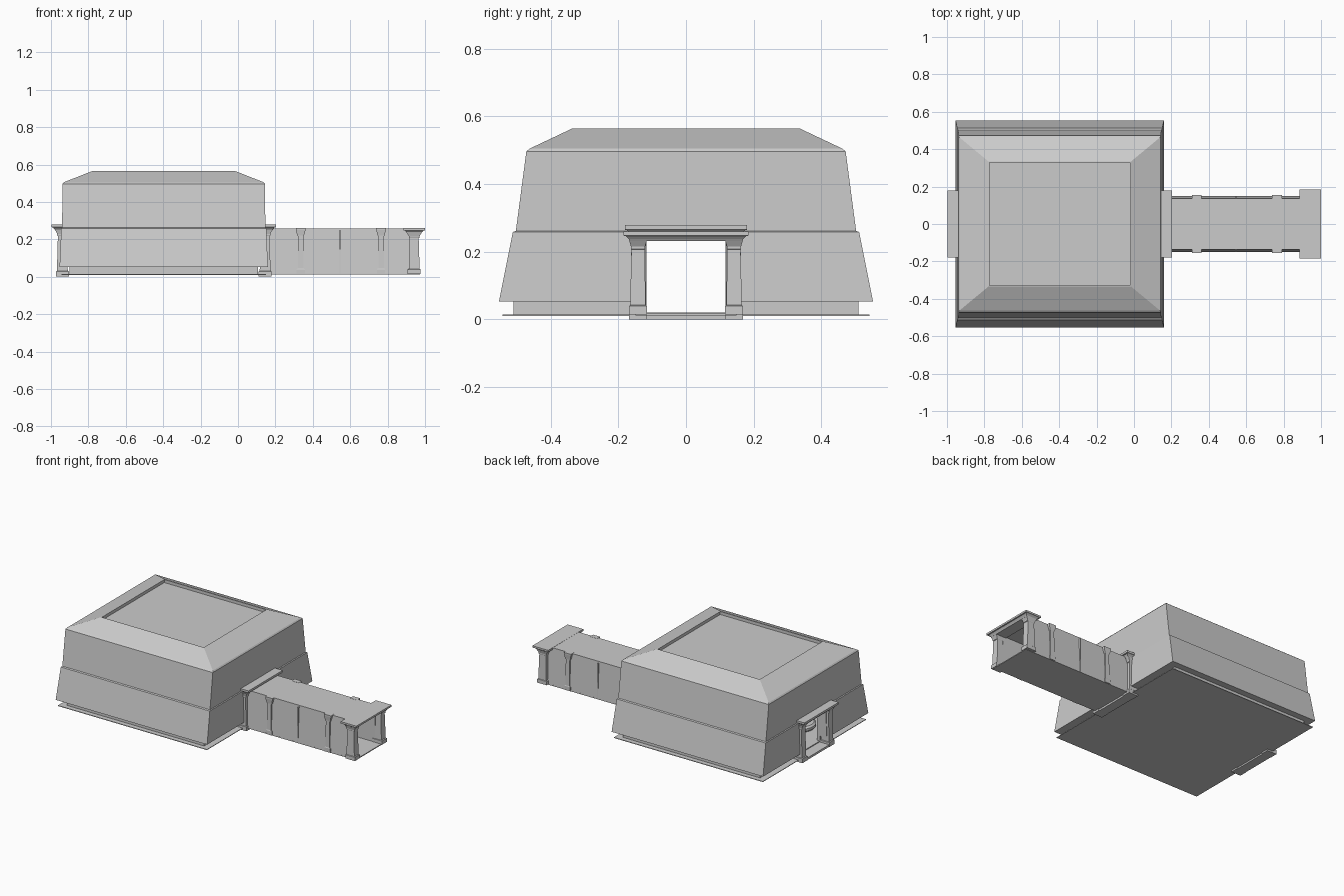
import bpy, bmesh, math

if "Cube" in bpy.data.objects:
    bpy.data.objects.remove(bpy.data.objects["Cube"])

stone = bpy.data.materials.new("grey stone")
stone.diffuse_color = (0.6, 0.6, 0.6, 1)
stone.use_nodes = True
stone.node_tree.nodes["Principled BSDF"].inputs["Base Color"].default_value = stone.diffuse_color


def skin(name, rings):
    """Bridge equal-sized rings of points into a closed solid."""
    bm = bmesh.new()
    loops = [[bm.verts.new(p) for p in r] for r in rings]
    n = len(loops[0])
    for a, b in zip(loops, loops[1:]):
        for i in range(n):
            j = (i + 1) % n
            bm.faces.new((a[i], a[j], b[j], b[i]))
    bm.faces.new(loops[0][::-1])
    bm.faces.new(loops[-1])
    bmesh.ops.recalc_face_normals(bm, faces=bm.faces)
    me = bpy.data.meshes.new(name)
    bm.to_mesh(me)
    bm.free()
    me.materials.append(stone)
    ob = bpy.data.objects.new(name, me)
    bpy.context.collection.objects.link(ob)
    return ob


def rect_loft(name, cx, cy, sections):
    """Stack of rectangles: (half x, half y, z)."""
    return skin(name, [[(cx - a, cy - b, z), (cx + a, cy - b, z),
                        (cx + a, cy + b, z), (cx - a, cy + b, z)]
                       for a, b, z in sections])


def box(name, x0, x1, y0, y1, z0, z1):
    return rect_loft(name, (x0 + x1) / 2, (y0 + y1) / 2,
                     [((x1 - x0) / 2, (y1 - y0) / 2, z) for z in (z0, z1)])


def lathe(name, cx, cy, profile, n=24):
    ob = skin(name, [[(cx + r * math.cos(i * math.tau / n),
                       cy + r * math.sin(i * math.tau / n), z) for i in range(n)]
                     for r, z in profile])
    bpy.ops.object.select_all(action='DESELECT')
    ob.select_set(True)
    bpy.context.view_layer.objects.active = ob
    bpy.ops.object.shade_smooth_by_angle(angle=math.radians(35))
    return ob


def cut(ob, cutter):
    m = ob.modifiers.new("cut", 'BOOLEAN')
    m.operation = 'DIFFERENCE'
    m.solver = 'EXACT'
    m.object = cutter
    bpy.context.view_layer.objects.active = ob
    bpy.ops.object.modifier_apply(modifier=m.name)
    bpy.data.objects.remove(cutter)


# Hall: plinth, two battered wall tiers, hipped roof with a sunken panel
CX = -0.397
hall = rect_loft("hall", CX, 0, [
    (0.505, 0.51, 0.012), (0.505, 0.51, 0.053), (0.557, 0.553, 0.053),
    (0.548, 0.512, 0.258), (0.543, 0.503, 0.262), (0.542, 0.472, 0.497),
    (0.535, 0.462, 0.505), (0.382, 0.335, 0.565), (0.375, 0.328, 0.565),
    (0.375, 0.328, 0.545)])
cut(hall, rect_loft("room_cutter", CX, 0, [
    (0.485, 0.47, 0.02), (0.485, 0.455, 0.49), (0.36, 0.315, 0.535)]))
cut(hall, box("door_cutter", -1.1, 0.3, -0.117, 0.117, 0.02, 0.235))
box("floor_sheet", CX - 0.548, CX + 0.548, -0.542, 0.542, 0.010, 0.014)

# Four round columns inside the hall
for sx in (-1, 1):
    for sy in (-1, 1):
        lathe("column", CX + sx * 0.285, sy * 0.22, [
            (0.092, 0.02), (0.1, 0.03), (0.1, 0.045), (0.088, 0.055), (0.06, 0.055),
            (0.068, 0.11), (0.058, 0.36), (0.062, 0.4), (0.075, 0.47),
            (0.1, 0.515), (0.1, 0.54)])


# Gateways: flared pillars on bases carrying a stepped lintel
def gateway(name, cx, z0, h, w):
    for sy in (-1, 1):
        cy = sy * 0.142
        rect_loft(name + "_pillar", cx, cy, [
            (0.035, 0.026, z0), (0.035, 0.026, z0 + 0.10 * h),
            (0.029, 0.023, z0 + 0.11 * h), (0.024, 0.0195, z0 + 0.78 * h),
            (0.028, 0.021, z0 + 0.79 * h), (0.028, 0.021, z0 + 0.82 * h),
            (0.038, 0.026, z0 + 0.89 * h)])
    rect_loft(name + "_lintel", cx, 0, [
        (0.038, w - 0.018, z0 + 0.885 * h), (0.042, w - 0.016, z0 + 0.91 * h),
        (0.05, w - 0.006, z0 + 0.945 * h), (0.058, w, z0 + 0.95 * h),
        (0.058, w, z0 + h)])


for name, cx in (("inner_gateway", 0.145), ("back_gateway", 2 * CX - 0.145)):
    gateway(name, cx, 0.0, 0.279, 0.18)
    box(name + "_step", cx - 0.033, cx + 0.03, -0.157, 0.157, 0, 0.014)
gateway("outer_gateway", 0.942, 0.015, 0.245, 0.185)

# Corridor: floor, roof and battered side walls
box("corridor_floor", 0.15, 0.972, -0.15, 0.15, 0.012, 0.018)
box("corridor_roof", 0.15, 0.93, -0.137, 0.137, 0.238, 0.259)
for s in (-1, 1):
    skin("corridor_wall", [[(x, s * 0.118, 0.014), (x, s * 0.150, 0.014),
                            (x, s * 0.137, 0.256), (x, s * 0.118, 0.256)]
                           for x in (0.15, 0.925)])
    # Pilasters with small caps, and a thin seam strip between them
    for x in (0.335, 0.765):
        rect_loft("corridor_pilaster", x, s * 0.138, [
            (0.022, 0.017, 0.014), (0.022, 0.017, 0.04), (0.015, 0.015, 0.045),
            (0.014, 0.012, 0.215), (0.018, 0.012, 0.22), (0.026, 0.016, 0.25),
            (0.026, 0.016, 0.26)])
    box("corridor_seam", 0.543, 0.547, s * 0.143 - 0.008, s * 0.143 + 0.008, 0.014, 0.25)
